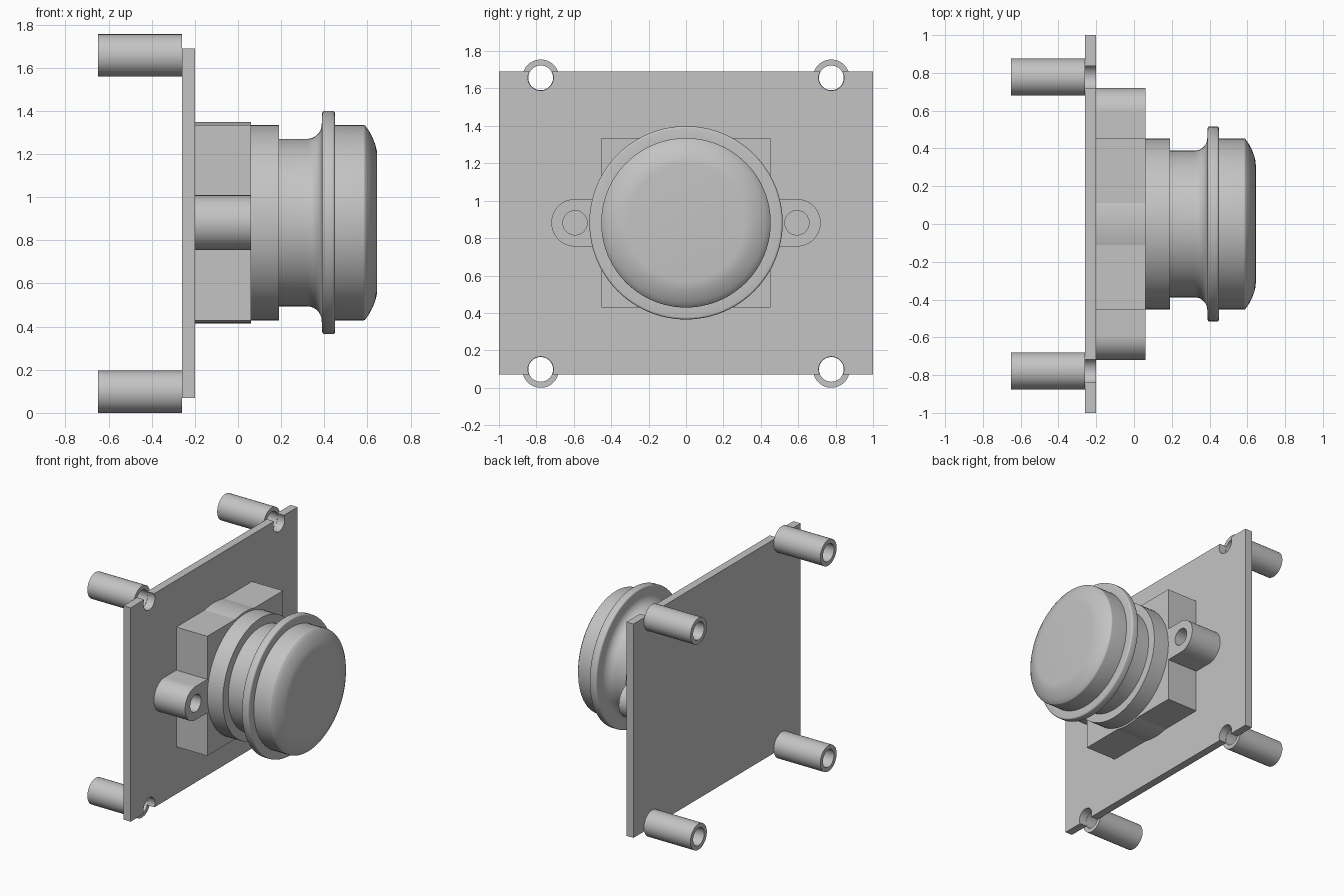
import bpy, bmesh, math
from mathutils import Matrix, Vector

if "Cube" in bpy.data.objects:
    bpy.data.objects.remove(bpy.data.objects["Cube"], do_unlink=True)

MID_Z = 0.882          # height of the button axis
BACK, FRONT = -0.2, 0.06   # housing depth range along x

grey = bpy.data.materials.new("plain_grey")
grey.use_nodes = True
colour = (0.55, 0.55, 0.55, 1)
grey.diffuse_color = colour
grey.node_tree.nodes["Principled BSDF"].inputs["Base Color"].default_value = colour


def finish(name, bm, smooth=True):
    bmesh.ops.recalc_face_normals(bm, faces=bm.faces)
    mesh = bpy.data.meshes.new(name)
    bm.to_mesh(mesh)
    bm.free()
    mesh.materials.append(grey)
    obj = bpy.data.objects.new(name, mesh)
    bpy.context.collection.objects.link(obj)
    if smooth:
        shade(obj)
    return obj


def shade(obj):
    bpy.ops.object.select_all(action='DESELECT')
    obj.select_set(True)
    bpy.context.view_layer.objects.active = obj
    bpy.ops.object.shade_smooth_by_angle(angle=math.radians(30))


def lathe(name, profile, y=0, z=MID_Z, closed=False, steps=72):
    """Revolve (x, radius) points around a line parallel to x."""
    bm = bmesh.new()
    verts = [bm.verts.new((x, 0, r)) for x, r in profile]
    pairs = list(zip(verts, verts[1:])) + ([(verts[-1], verts[0])] if closed else [])
    edges = [bm.edges.new(p) for p in pairs]
    bmesh.ops.spin(bm, geom=verts + edges, cent=(0, 0, 0), axis=(1, 0, 0),
                   angle=math.tau, steps=steps)
    bmesh.ops.remove_doubles(bm, verts=bm.verts, dist=1e-5)
    bmesh.ops.translate(bm, verts=bm.verts, vec=(0, y, z))
    return finish(name, bm)


def rod(name, x0, x1, r, y=0, z=MID_Z):
    return lathe(name, [(x0, 0), (x0, r), (x1, r), (x1, 0)], y, z)


def box(name, x0, x1, half_y, z0, z1):
    bm = bmesh.new()
    size = Matrix.Diagonal((x1 - x0, 2 * half_y, z1 - z0, 1))
    place = Matrix.Translation(((x0 + x1) / 2, 0, (z0 + z1) / 2))
    bmesh.ops.create_cube(bm, size=1, matrix=place @ size)
    return finish(name, bm, smooth=False)


def cut(obj, cutters):
    for cutter in cutters:
        mod = obj.modifiers.new("hole", 'BOOLEAN')
        mod.operation, mod.solver, mod.object = 'DIFFERENCE', 'EXACT', cutter
        bpy.context.view_layer.objects.active = obj
        bpy.ops.object.modifier_apply(modifier=mod.name)
        bpy.data.objects.remove(cutter, do_unlink=True)
    shade(obj)


def arc(cx, cr, rx, rr, a0, a1, n=8):
    """Points of an elliptical arc in the (x, radius) plane, in degrees."""
    angles = [math.radians(a0 + (a1 - a0) * i / n) for i in range(n + 1)]
    return [(cx + rx * math.cos(a), cr + rr * math.sin(a)) for a in angles]


# Mounting plate with open notches at the four post positions
corners = [(sy * 0.777, z, side + level) for sy, side in ((-1, "right_"), (1, "left_"))
           for z, level in ((0.098, "lower"), (1.657, "upper"))]
plate = box("mounting_plate", -0.26, BACK, 1, 0.07, 1.69)
cut(plate, [rod("notch_cutter", -0.3, -0.15, 0.068, y, z) for y, z, _ in corners])

# Hollow standoff posts behind the plate
for y, z, label in corners:
    lathe("post_" + label, [(-0.65, 0.066), (-0.65, 0.098), (-0.26, 0.098), (-0.26, 0.066)],
          y, z, closed=True, steps=48)

# Square housing with a slightly larger round core
box("housing_block", BACK, FRONT, 0.453, MID_Z - 0.453, MID_Z + 0.453)
rod("housing_core", BACK, FRONT, 0.467)

# Screw ears on both sides of the housing
for side, label in ((-1, "right"), (1, "left")):
    bm = bmesh.new()
    outline = [(0.44, -0.127)] + arc(0.593, 0, 0.127, 0.127, -90, 90, 32) + [(0.44, 0.127)]
    face = bm.faces.new([bm.verts.new((BACK, side * y, MID_Z + z)) for y, z in outline])
    top = bmesh.ops.extrude_face_region(bm, geom=[face])["geom"]
    bmesh.ops.translate(bm, vec=Vector((FRONT - BACK, 0, 0)),
                        verts=[v for v in top if isinstance(v, bmesh.types.BMVert)])
    ear = finish("screw_ear_" + label, bm)
    cut(ear, [rod("screw_cutter", BACK - 0.1, FRONT + 0.1, 0.065, side * 0.593)])

# Round body: collar, filleted neck, rim and rounded cap
lathe("button_body",
      [(FRONT, 0), (FRONT, 0.453), (0.19, 0.453), (0.19, 0.388)]
      + arc(0.32, 0.456, 0.068, 0.068, -90, 0)
      + arc(0.402, 0.505, 0.012, 0.012, 180, 90, 4)
      + arc(0.438, 0.505, 0.012, 0.012, 90, 0, 4)
      + [(0.45, 0.453)]
      + arc(0.58, 0.438, 0.015, 0.015, 90, 50, 3)
      + [(0.608, 0.424), (0.624, 0.393), (0.637, 0.36), (0.643, 0.335), (0.645, 0.31), (0.645, 0)],
      steps=96)
